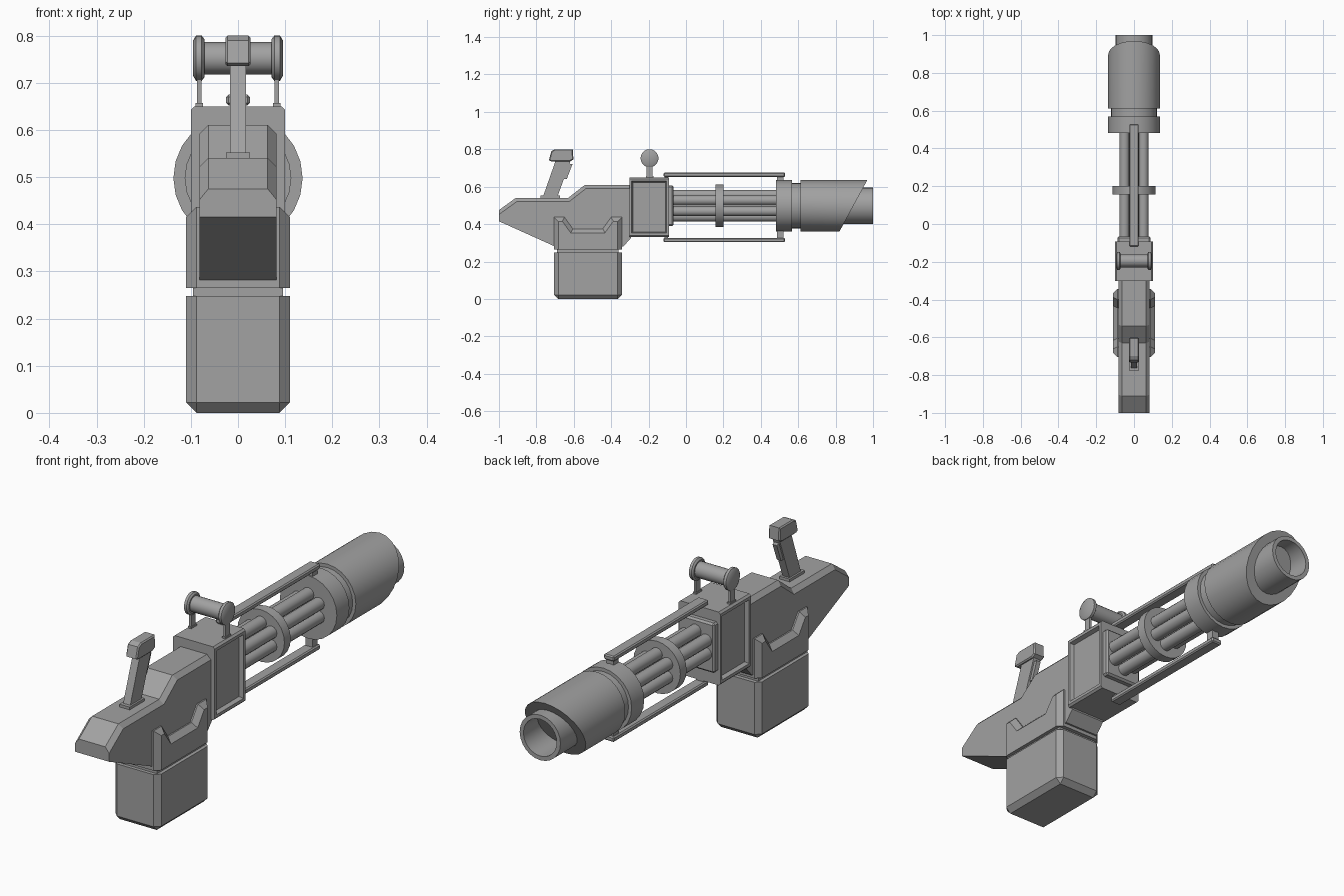
import bpy, bmesh, math
from mathutils import Vector

if "Cube" in bpy.data.objects:
    bpy.data.objects.remove(bpy.data.objects["Cube"], do_unlink=True)

gunmetal = bpy.data.materials.new("plain_grey")
gunmetal.use_nodes = True
GREY = (0.36, 0.36, 0.36, 1)
gunmetal.diffuse_color = GREY
gunmetal.node_tree.nodes["Principled BSDF"].inputs["Base Color"].default_value = GREY

AXIS_Z = 0.498


def finish(bm, name, smooth=False):
    bmesh.ops.recalc_face_normals(bm, faces=bm.faces)
    mesh = bpy.data.meshes.new(name)
    bm.to_mesh(mesh)
    bm.free()
    mesh.materials.append(gunmetal)
    ob = bpy.data.objects.new(name, mesh)
    bpy.context.collection.objects.link(ob)
    if smooth:
        bpy.ops.object.select_all(action='DESELECT')
        ob.select_set(True)
        bpy.context.view_layer.objects.active = ob
        bpy.ops.object.shade_smooth_by_angle(angle=math.radians(35))
    return ob


def chamfer(bm, width, rule):
    edges = [e for e in bm.edges if rule(*[v.co for v in e.verts])]
    bmesh.ops.bevel(bm, geom=edges, offset=width, offset_type='OFFSET',
                    segments=1, profile=0.5, affect='EDGES')


def box_mesh(x, y, z):
    """Box from (low, high) pairs."""
    bm = bmesh.new()
    bmesh.ops.create_cube(bm, size=1)
    for v in bm.verts:
        v.co = [r[0] if c < 0 else r[1] for c, r in zip(v.co, (x, y, z))]
    return bm


def box(name, x, y, z, width=0):
    bm = box_mesh(x, y, z)
    if width:
        chamfer(bm, width, lambda a, b: True)
    return finish(bm, name)


def prism(name, outline, half, width=0, rule=None):
    """Side outline (y, z) extruded evenly across x."""
    bm = bmesh.new()
    face = bm.faces.new([bm.verts.new((-half, y, z)) for y, z in outline])
    ext = bmesh.ops.extrude_face_region(bm, geom=[face])["geom"]
    for v in ext:
        if isinstance(v, bmesh.types.BMVert):
            v.co.x = half
    bmesh.ops.recalc_face_normals(bm, faces=bm.faces)
    if width:
        chamfer(bm, width, lambda a, b: abs(a.x - b.x) < 1e-4 and rule(a, b))
    return finish(bm, name)


def lathe_mesh(profile, center, along='y', sides=24):
    """Profile of (position, radius) turned about an axis; radius 0 closes it."""
    bm = bmesh.new()
    rings = []
    for p, r in profile:
        ring = []
        for i in range(sides if r else 1):
            a = math.tau * i / sides
            u, w = r * math.cos(a), r * math.sin(a)
            off = (u, p, w) if along == 'y' else (p, u, w)
            ring.append(bm.verts.new(Vector(center) + Vector(off)))
        rings.append(ring)
    for lo, hi in zip(rings, rings[1:]):
        for i in range(sides):
            j = (i + 1) % sides
            quad = [lo[i % len(lo)], lo[j % len(lo)], hi[j % len(hi)], hi[i % len(hi)]]
            bm.faces.new(list(dict.fromkeys(quad)))
    bmesh.ops.recalc_face_normals(bm, faces=bm.faces)
    return bm


def lathe(name, profile, center=(0, 0, AXIS_Z), along='y', sides=24):
    return finish(lathe_mesh(profile, center, along, sides), name, True)


# Main body with chamfered upper edges
prism("body", [(-1, 0.475), (-0.91, 0.54), (-0.63, 0.54), (-0.54, 0.61), (-0.295, 0.61),
               (-0.295, 0.325), (-0.335, 0.28), (-0.70, 0.28), (-1, 0.415)], 0.082,
      0.019, lambda a, b: min(a.z, b.z) > 0.45)

# Magazine, neck and notched magazine well
bm = box_mesh((-0.11, 0.11), (-0.705, -0.343), (0, 0.248))
chamfer(bm, 0.022, lambda a, b: min(a.z, b.z) < 0.01)
finish(bm, "magazine")
box("magazine_neck", (-0.095, 0.095), (-0.69, -0.36), (0.24, 0.275))
prism("magazine_well", [(-0.705, 0.265), (-0.705, 0.437), (-0.65, 0.437), (-0.605, 0.375),
                        (-0.445, 0.375), (-0.40, 0.437), (-0.343, 0.437), (-0.343, 0.265)],
      0.11, 0.022, lambda a, b: max(a.z, b.z) > 0.3)

# Receiver frame with recessed side panels
bm = box_mesh((-0.1, 0.1), (-0.303, -0.092), (0.332, 0.65))
chamfer(bm, 0.008, lambda a, b: abs(a.y - b.y) > 0.1)
bm.normal_update()
sides = [f for f in bm.faces if abs(f.normal.x) > 0.99]
bmesh.ops.inset_individual(bm, faces=sides, thickness=0.018)
bmesh.ops.inset_individual(bm, faces=sides, thickness=0.008, depth=-0.018)
finish(bm, "receiver_frame")
box("receiver_plate", (-0.088, 0.088), (-0.1, -0.066), (0.39, 0.606), 0.008)

# Barrel cluster
for i in range(6):
    a = math.tau * (i + 0.5) / 6
    lathe(f"barrel_{i + 1}", [(-0.08, 0), (-0.08, 0.027), (0.5, 0.027), (0.5, 0)],
          (0.058 * math.cos(a), 0, AXIS_Z + 0.058 * math.sin(a)), sides=12)
lathe("barrel_ring", [(0.157, 0), (0.157, 0.113), (0.2, 0.113), (0.2, 0)])

# Collar, groove and muzzle
lathe("front_collar", [(0.482, 0), (0.482, 0.137), (0.568, 0.137), (0.568, 0.122),
                       (0.63, 0.122), (0.63, 0)])
bm = lathe_mesh([(0.612, 0), (0.612, 0.137), (1.05, 0.137), (1.05, 0)], (0, 0, AXIS_Z))
cut = bmesh.ops.bisect_plane(bm, geom=bm.verts[:] + bm.edges[:] + bm.faces[:],
                             plane_co=(0, 0.895, AXIS_Z), plane_no=(0, 0.277, -0.15),
                             clear_outer=True)["geom_cut"]
bmesh.ops.holes_fill(bm, edges=[e for e in cut if isinstance(e, bmesh.types.BMEdge)])
finish(bm, "slanted_shroud", True)
# The bore continues as an open tube past the slanted shroud
lathe("muzzle_tube", [(0.65, 0), (0.65, 0.098), (1, 0.098), (1, 0.08), (0.84, 0.08), (0.84, 0)])
# Rails above and below the barrels
for name, lo, hi, post in (("upper", 0.652, 0.675, (0.61, 0.66)),
                           ("lower", 0.303, 0.326, (0.318, 0.38))):
    box(name + "_rail", (-0.025, 0.025), (-0.12, 0.53), (lo, hi), 0.005)
    box(name + "_rail_front_post", (-0.017, 0.017), (0.487, 0.52), post)
    box(name + "_rail_rear_post", (-0.017, 0.017), (-0.115, -0.095),
        (min(lo, post[0]), max(hi, post[1])) if name == "lower" else (0.63, 0.66))

# Crossbar on the receiver
GRIP = (0, -0.195, 0.752)
lathe("crossbar", [(-0.08, 0), (-0.08, 0.034), (0.08, 0.034), (0.08, 0)], GRIP, 'x', 20)
for side, s in (("left", 1), ("right", -1)):
    lathe(side + "_crossbar_cap", [(s * 0.071, 0), (s * 0.071, 0.04), (s * 0.077, 0.048),
                                   (s * 0.089, 0.048), (s * 0.095, 0.038), (s * 0.095, 0)],
          GRIP, 'x', 20)
    x = s * 0.082
    box(side + "_crossbar_post", (x - 0.005, x + 0.005), (-0.21, -0.18), (0.645, 0.72))
    box(side + "_crossbar_foot", (x - 0.008, x + 0.008), (-0.215, -0.175), (0.645, 0.657))

# Slanted grip with head and trigger
box("grip_base", (-0.025, 0.025), (-0.778, -0.675), (0.535, 0.552))
prism("grip_stem", [(-0.765, 0.545), (-0.688, 0.545), (-0.615, 0.745), (-0.695, 0.745)], 0.017)
prism("grip_head", [(-0.733, 0.742), (-0.72, 0.79), (-0.7, 0.8), (-0.605, 0.8), (-0.602, 0.745),
                    (-0.62, 0.735), (-0.72, 0.735)], 0.027, 0.005, lambda a, b: True)
prism("trigger", [(-0.655, 0.642), (-0.637, 0.642), (-0.607, 0.72), (-0.63, 0.725)], 0.01)
